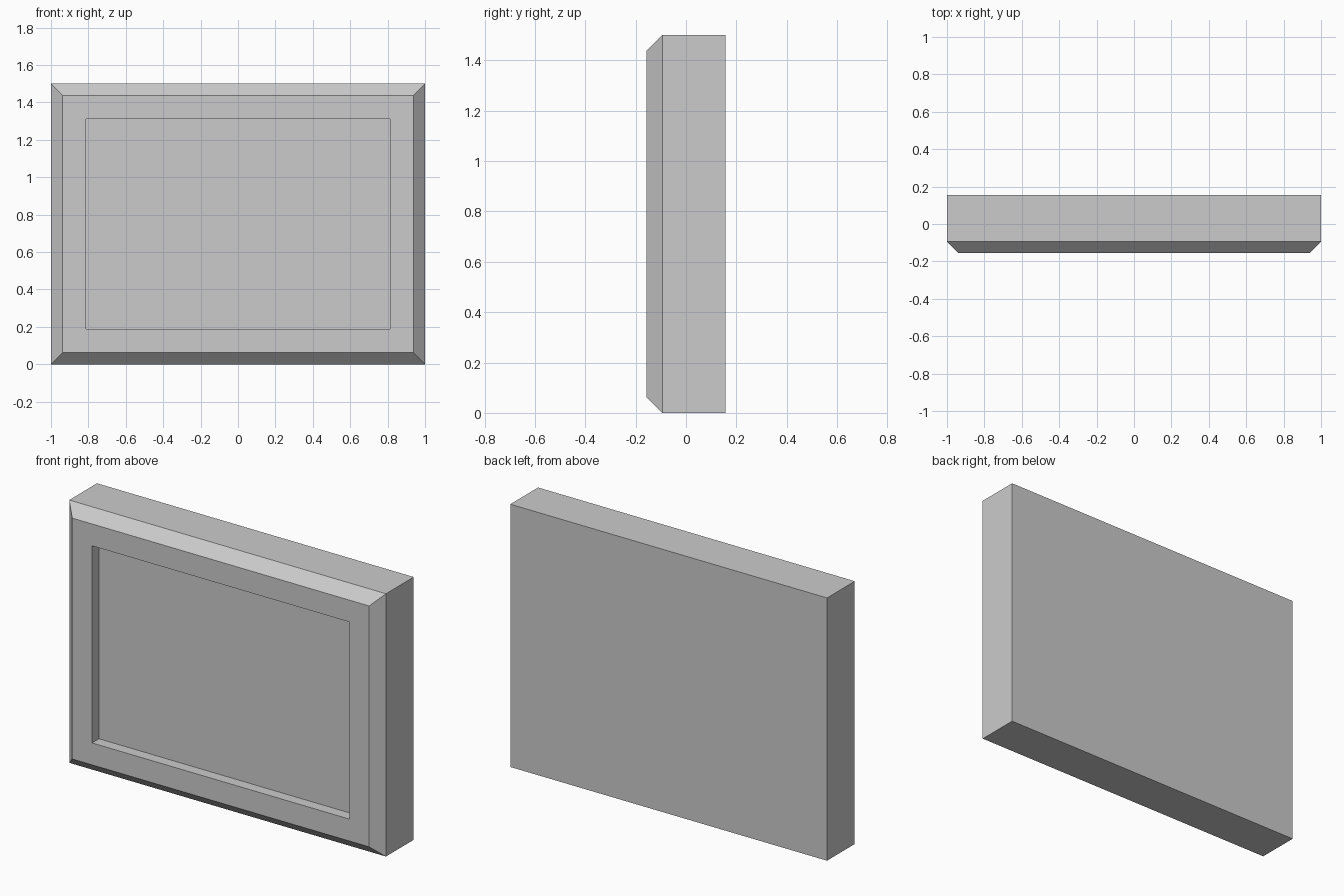
import bpy, bmesh

if "Cube" in bpy.data.objects:
    bpy.data.objects.remove(bpy.data.objects["Cube"])

U = 1 / 16              # design unit
W, H, D = 2.0, 1.5, 5 * U

bm = bmesh.new()


def ring(inset, y):
    """Rectangle of vertices, inset from the outer outline, at depth y."""
    x, lo, hi = W / 2 - inset, inset, H - inset
    return [bm.verts.new(p) for p in ((-x, y, lo), (x, y, lo), (x, y, hi), (-x, y, hi))]


# Back edge, chamfer start, front rim, recess edge, recess floor
front = -D / 2
profile = [(0, D / 2), (0, front + U), (U, front), (3 * U, front), (3 * U, front + U)]
rings = [ring(*p) for p in profile]

for a, b in zip(rings, rings[1:]):
    for i in range(4):
        j = (i + 1) % 4
        bm.faces.new((a[i], a[j], b[j], b[i]))

# Back panel and recessed front panel
bm.faces.new(rings[0][::-1])
bm.faces.new(rings[-1])
bmesh.ops.recalc_face_normals(bm, faces=bm.faces)

mesh = bpy.data.meshes.new("framed_panel")
bm.to_mesh(mesh)
bm.free()
bpy.context.collection.objects.link(bpy.data.objects.new("framed_panel", mesh))
